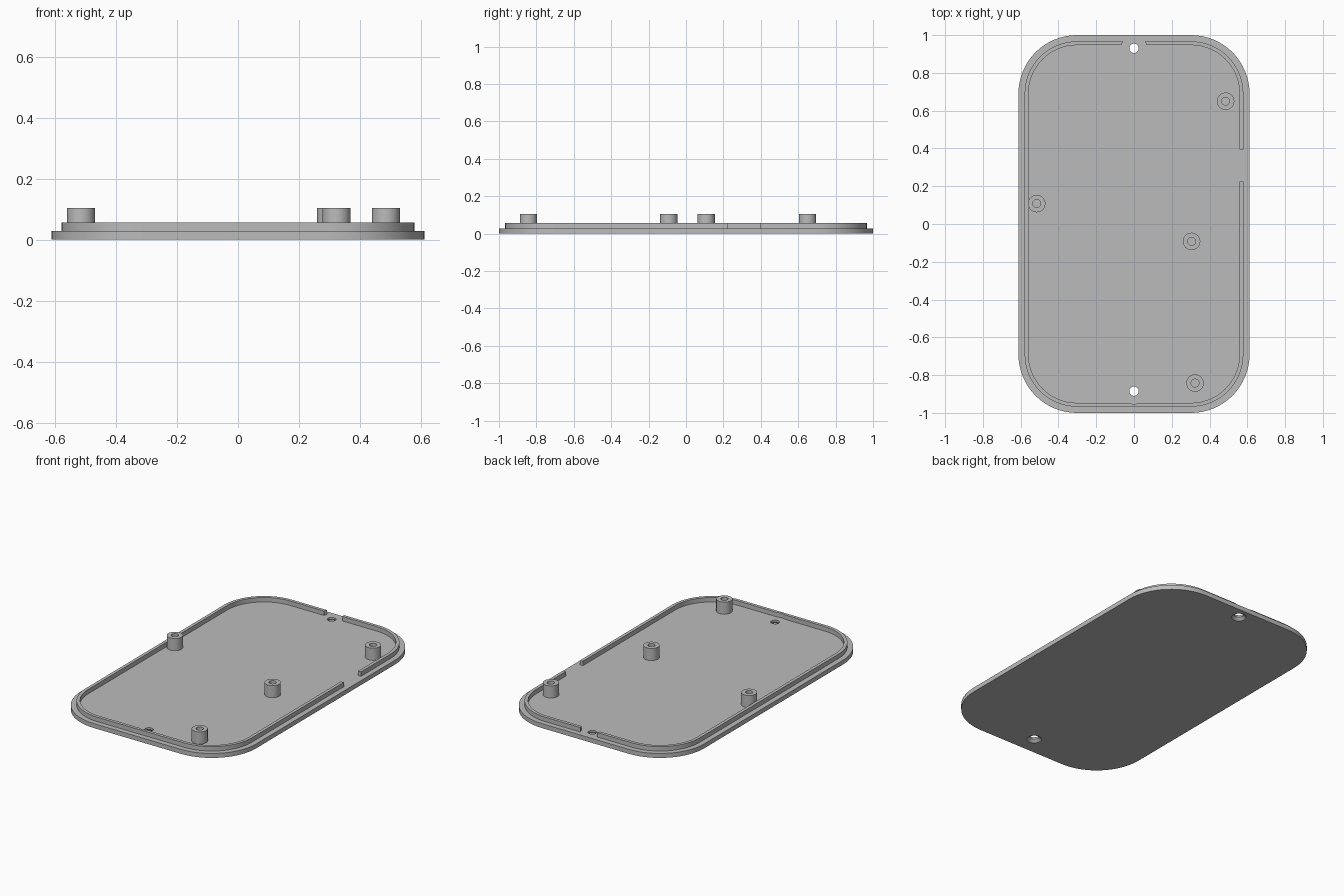
import bpy
import bmesh
from math import cos, sin, pi, radians

if "Cube" in bpy.data.objects:
    bpy.data.objects.remove(bpy.data.objects["Cube"])

grey = bpy.data.materials.new("plastic_grey")
grey.use_nodes = True
grey.diffuse_color = (0.5, 0.5, 0.5, 1)
grey.node_tree.nodes["Principled BSDF"].inputs["Base Color"].default_value = (0.5, 0.5, 0.5, 1)

FLOOR, RIM_TOP, BOSS_TOP = 0.028, 0.056, 0.104


def loft(name, sections):
    """Closed solid through (outline, height) sections."""
    bm = bmesh.new()
    rings = [[bm.verts.new((x, y, z)) for x, y in pts] for pts, z in sections]
    bm.faces.new(rings[0][::-1])
    bm.faces.new(rings[-1])
    for low, high in zip(rings, rings[1:]):
        for i in range(len(low)):
            j = (i + 1) % len(low)
            bm.faces.new((low[i], low[j], high[j], high[i]))
    mesh = bpy.data.meshes.new(name)
    bm.to_mesh(mesh)
    bm.free()
    mesh.materials.append(grey)
    ob = bpy.data.objects.new(name, mesh)
    bpy.context.collection.objects.link(ob)
    return ob


def rounded(hx, hy, r, steps=16):
    pts = []
    for k, (sx, sy) in enumerate([(1, 1), (-1, 1), (-1, -1), (1, -1)]):
        for i in range(steps + 1):
            a = (k + i / steps) * pi / 2
            pts.append((sx * (hx - r) + r * cos(a), sy * (hy - r) + r * sin(a)))
    return pts


def circle(x, y, r, n=40):
    return [(x + r * cos(2 * pi * i / n), y + r * sin(2 * pi * i / n)) for i in range(n)]


def activate(ob):
    bpy.ops.object.select_all(action="DESELECT")
    ob.select_set(True)
    bpy.context.view_layer.objects.active = ob


def cut(ob, cutter):
    cutter.hide_render = True
    mod = ob.modifiers.new("cut", "BOOLEAN")
    mod.operation, mod.solver, mod.object = "DIFFERENCE", "EXACT", cutter
    activate(ob)
    bpy.ops.object.modifier_apply(modifier=mod.name)
    bpy.data.objects.remove(cutter)


def smooth(ob):
    activate(ob)
    bpy.ops.object.shade_smooth_by_angle(angle=radians(30))


# Base plate and the thin raised rim
plate = loft("base_plate", [(rounded(0.612, 1, 0.31), z) for z in (0, FLOOR)])
rim = loft("rim", [(rounded(0.579, 0.967, 0.277), z) for z in (0.015, RIM_TOP)])
cut(rim, loft("rim_inside", [(rounded(0.559, 0.947, 0.257), z) for z in (0, 0.1)]))

# Countersunk screw holes, with clearance cut into the rim
for y in (0.93, -0.885):
    cut(plate, loft("screw_hole", [(circle(0, y, r), z) for r, z in
                                   ((0.044, -0.002), (0.025, 0.016), (0.025, 0.1))]))
    cut(rim, loft("screw_clearance", [(circle(0, y, 0.068), z) for z in (0, 0.1)]))

# Opening in the left wall
gap = [(0.5, 0.225), (0.65, 0.225), (0.65, 0.395), (0.5, 0.395)]
cut(rim, loft("wall_opening", [(gap, z) for z in (0, 0.1)]))
smooth(plate)
smooth(rim)

# Hollow mounting posts
posts = [(0.485, 0.65), (-0.515, 0.108), (0.305, -0.092), (0.323, -0.842)]
for i, (x, y) in enumerate(posts):
    post = loft(f"mounting_post_{i + 1}", [(circle(x, y, 0.046), z) for z in (0.015, BOSS_TOP)])
    cut(post, loft("post_bore", [(circle(x, y, 0.021), z) for z in (FLOOR, 0.2)]))
    smooth(post)
